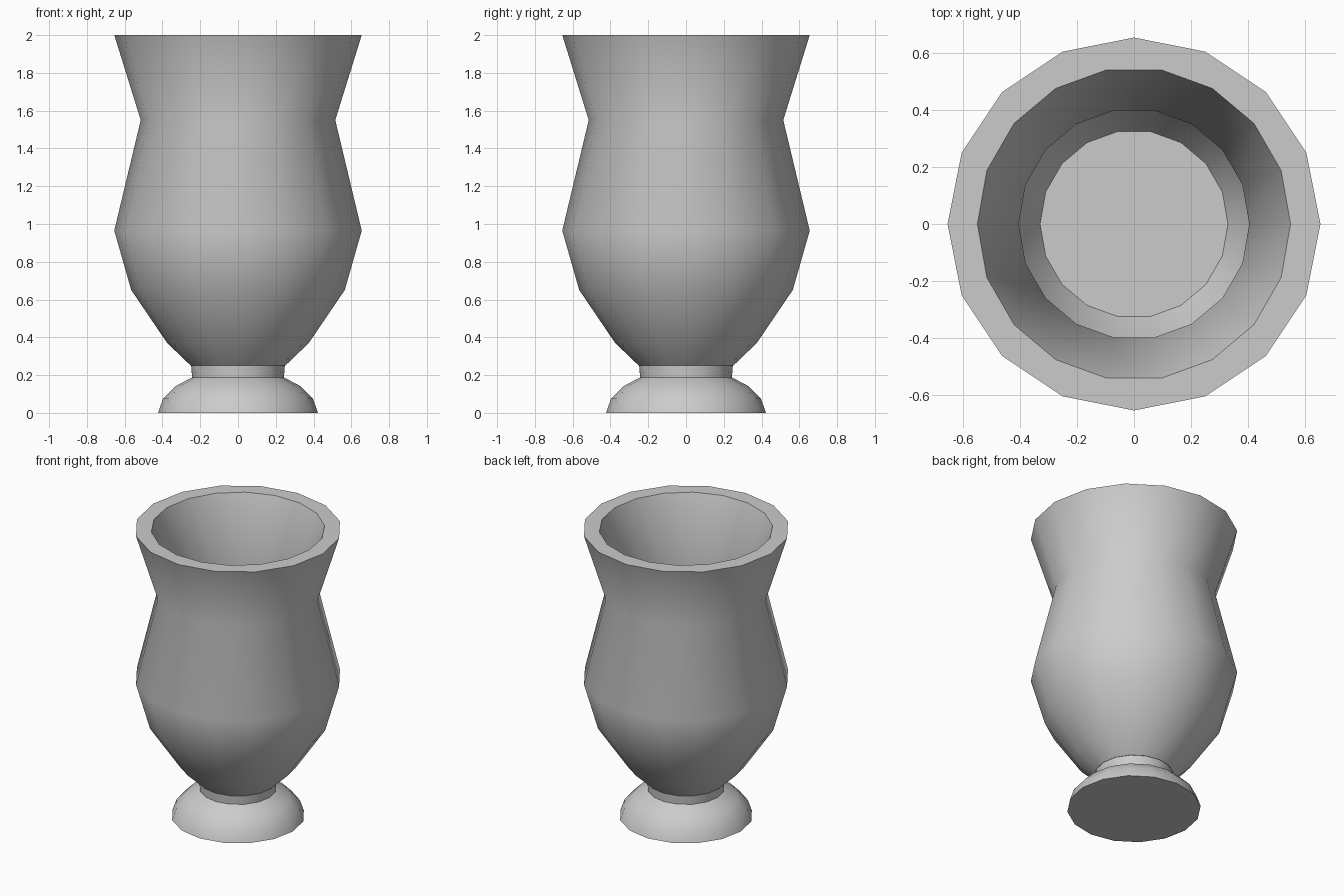
import bpy
import bmesh
from math import cos, sin, tau, radians

cube = bpy.data.objects.get("Cube")
if cube:
    bpy.data.objects.remove(cube, do_unlink=True)

GREY = (0.6, 0.6, 0.6, 1.0)
stone = bpy.data.materials.new("plain grey")
stone.use_nodes = True
stone.diffuse_color = GREY
stone.node_tree.nodes["Principled BSDF"].inputs["Base Color"].default_value = GREY


def add_wall(bm, profile, sides):
    """Revolve (radius, z) points around z and return the rings of vertices."""
    rings = [[bm.verts.new((r * cos(tau * i / sides), r * sin(tau * i / sides), z))
              for i in range(sides)] for r, z in profile]
    for low, high in zip(rings, rings[1:]):
        for i in range(sides):
            j = (i + 1) % sides
            bm.faces.new((low[i], low[j], high[j], high[i]))
    return rings


def join_rings(bm, a, b):
    """Fill between two rings with different side counts, stepping by angle."""
    i = j = 0
    while i < len(a) or j < len(b):
        va, vb = a[i % len(a)], b[j % len(b)]
        if (i + 1) / len(a) <= (j + 1) / len(b):
            i += 1
            bm.faces.new((va, a[i % len(a)], vb))
        else:
            j += 1
            bm.faces.new((va, b[j % len(b)], vb))


def finish(bm, name):
    bmesh.ops.recalc_face_normals(bm, faces=bm.faces)
    mesh = bpy.data.meshes.new(name)
    bm.to_mesh(mesh)
    bm.free()
    mesh.materials.append(stone)
    obj = bpy.data.objects.new(name, mesh)
    bpy.context.collection.objects.link(obj)
    bpy.ops.object.select_all(action="DESELECT")
    obj.select_set(True)
    bpy.context.view_layer.objects.active = obj
    bpy.ops.object.shade_smooth_by_angle(angle=radians(35))


# Vessel: faceted outer wall, separate hollow with its own side count, flat rim
bm = bmesh.new()
outer = add_wall(bm, [(0.25, 0.25), (0.375, 0.37), (0.565, 0.65),
                      (0.655, 0.965), (0.515, 1.55), (0.655, 2.0)], 16)
inner = add_wall(bm, [(0.33, 0.45), (0.46, 0.67), (0.55, 0.965),
                      (0.405, 1.55), (0.55, 2.0)], 18)
bm.faces.new(outer[0])
bm.faces.new(inner[0])
join_rings(bm, outer[-1], inner[-1])
finish(bm, "vessel")

# Foot: domed base with a short collar under the vessel
bm = bmesh.new()
foot = add_wall(bm, [(0.423, 0.0), (0.397, 0.075), (0.33, 0.142), (0.243, 0.188),
                     (0.248, 0.25)], 16)
bm.faces.new(foot[0])
bm.faces.new(foot[-1])
finish(bm, "foot")
